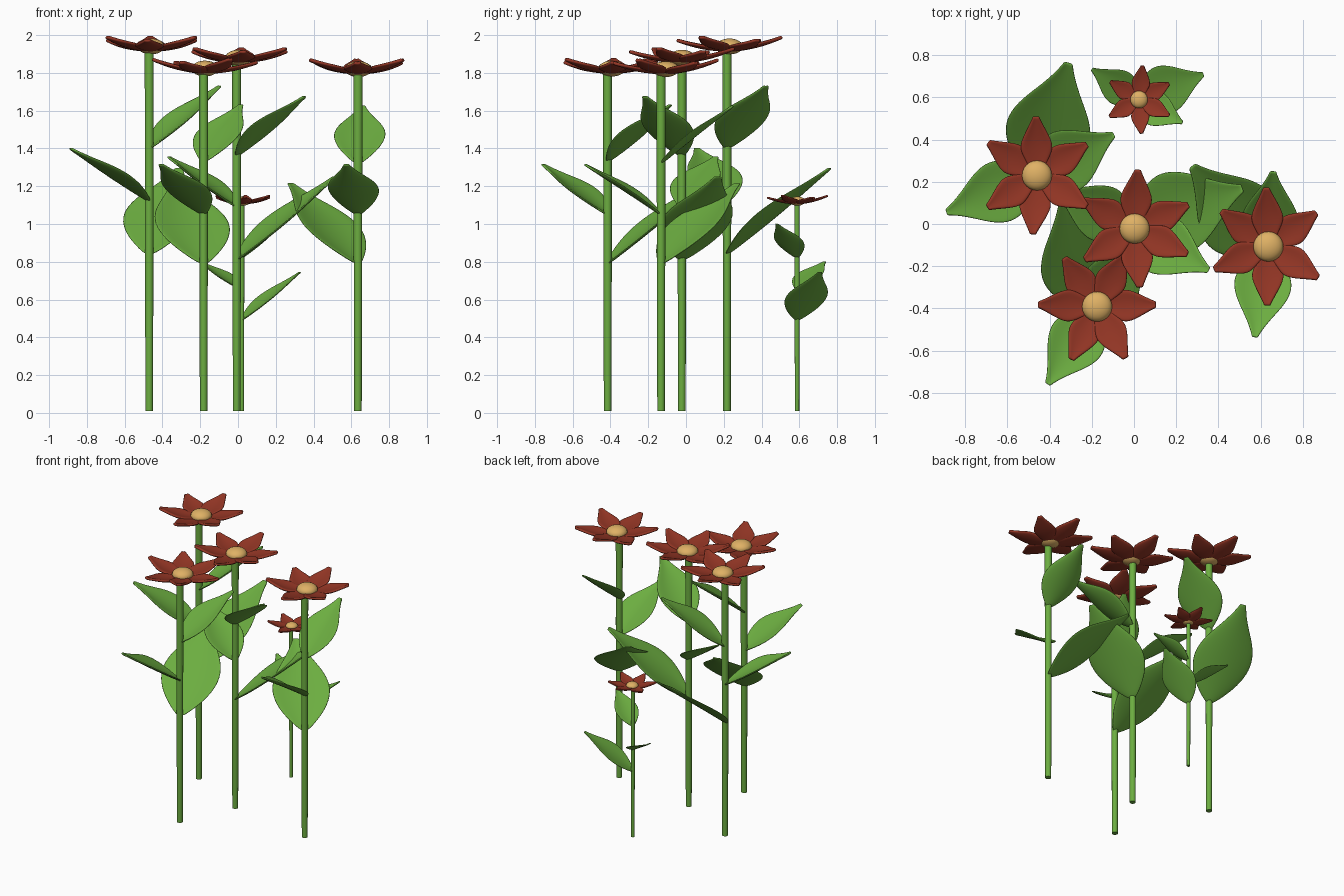
import bpy, bmesh, math
from mathutils import Vector

if "Cube" in bpy.data.objects:
    bpy.data.objects.remove(bpy.data.objects["Cube"])


def material(name, rgb):
    m = bpy.data.materials.new(name)
    m.diffuse_color = (*rgb, 1)
    m.use_nodes = True
    m.node_tree.nodes["Principled BSDF"].inputs["Base Color"].default_value = m.diffuse_color
    return m


GREEN = material("leaf green", (0.15, 0.42, 0.052))
RED = material("petal red", (0.29, 0.036, 0.018))
GOLD = material("golden centre", (0.74, 0.44, 0.13))


def finish(name, bm, mat):
    bmesh.ops.recalc_face_normals(bm, faces=bm.faces)
    me = bpy.data.meshes.new(name)
    bm.to_mesh(me)
    bm.free()
    me.materials.append(mat)
    me.shade_smooth()
    ob = bpy.data.objects.new(name, me)
    bpy.context.collection.objects.link(ob)
    return ob


def blade(bm, base, tip, profile, half_width, cup, bend=None):
    """Cupped sheet from base to tip; profile = (fraction along, relative width)."""
    axis = tip - base
    side = Vector((-axis.y, axis.x, 0)).normalized()
    up = axis.cross(side).normalized()
    rows = []
    for t, w in profile:
        mid = base + axis * t
        if bend:
            mid.z += bend * math.sin(math.pi * t)
        rows.append([bm.verts.new(mid + side * (u * w * half_width) + up * (cup * w * u * u))
                     for u in (-1, -0.5, 0, 0.5, 1)])
    for a, b in zip(rows, rows[1:]):
        for i in range(4):
            bm.faces.new((a[i], a[i + 1], b[i + 1], b[i]))


def thicken(ob, thickness):
    sol = ob.modifiers.new("thickness", "SOLIDIFY")
    sol.thickness = thickness
    sol.offset = 0
    sub = ob.modifiers.new("smooth", "SUBSURF")
    sub.levels = sub.render_levels = 2


LEAF = [(0, .12), (.1, .48), (.24, .85), (.42, 1.04), (.6, .86),
        (.75, .52), (.88, .26), (.97, .13), (1.0, .10)]
PETAL = [(0, .4), (.2, .68), (.42, 1.03), (.6, .86), (.8, .5), (.95, .24), (1, .18)]


def stem(name, x, y, top, s):
    bm = bmesh.new()
    rings = []
    for z, r in ((0.01, .020), (top * .5, .0225), (top, .024)):
        rings.append([bm.verts.new((x + r * s * math.cos(i * math.tau / 16),
                                    y + r * s * math.sin(i * math.tau / 16), z)) for i in range(16)])
    for a, b in zip(rings, rings[1:]):
        for i in range(16):
            j = (i + 1) % 16
            bm.faces.new((a[i], a[j], b[j], b[i]))
    bm.faces.new(rings[0])
    bm.faces.new(rings[-1])
    ob = finish(name, bm, GREEN)
    bpy.context.view_layer.objects.active = ob
    ob.select_set(True)
    bpy.ops.object.shade_smooth_by_angle()
    ob.select_set(False)


def head(name, x, y, z, s, angles):
    # six upturned petals
    bm = bmesh.new()
    for k, a in enumerate(angles):
        d = Vector((math.cos(math.radians(a)), math.sin(math.radians(a)), 0))
        c = Vector((x, y, z))
        lift = 0.008 * (-1) ** k
        blade(bm, c + (d * .025 + Vector((0, 0, -.065))) * s,
              c + (d * .28 + Vector((0, 0, -.004 + lift))) * s,
              PETAL, .08 * s, .014 * s, -.012 * s)
    thicken(finish(name + "_petals", bm, RED), .018 * s)
    # flattened dome in the middle
    bm = bmesh.new()
    bmesh.ops.create_uvsphere(bm, u_segments=24, v_segments=12, radius=1)
    for v in bm.verts:
        v.co = Vector((x, y, z - .045 * s)) + Vector((v.co.x * .071, v.co.y * .071, v.co.z * .042)) * s
    finish(name + "_centre", bm, GOLD)


# stem (x, y), head (x, y, tip height), scale, petal angles, leaves (base z, tip xyz)
FLOWERS = {
    "left_flower": ((-.47, .217), (-.46, .23, 1.985), 1, (91, 32, -32, -94, -147, 146),
                    [(.84, (-.31, .765, 1.295)), (1.12, (-.89, .055, 1.40)), (1.40, (-.095, .425, 1.73))]),
    "middle_flower": ((-.007, -.022), (.003, -.022, 1.925), 1, (87, 24, -26, -85, -148, 151),
                      [(.81, (.515, .17, 1.25)), (1.09, (-.37, .16, 1.355)), (1.36, (.355, -.22, 1.675))]),
    "front_flower": ((-.182, -.415), (-.175, -.392, 1.868), 1, (62, 2, -61, -116, 178, 124),
                     [(.79, (-.335, .13, 1.24)), (1.05, (-.41, -.76, 1.315)), (1.33, (.017, -.08, 1.63))]),
    "right_flower": ((.635, -.132), (.637, -.107, 1.865), 1, (92, 35, -32, -91, -157, 143),
                     [(.79, (.275, .275, 1.215)), (1.05, (.573, -.537, 1.315)), (1.32, (.66, .25, 1.625))]),
    "small_back_flower": ((.02, .588), (.024, .59, 1.147), .58, (84, 28, -28, -86, -150, 148),
                          [(.49, (.33, .71, .745)), (.65, (-.20, .735, .80)), (.82, (.23, .48, 1.0))]),
}

for name, ((sx, sy), (hx, hy, hz), s, angles, leaves) in FLOWERS.items():
    stem(name + "_stem", sx, sy, hz - .06 * s, s)
    head(name, hx, hy, hz, s, angles)
    bm = bmesh.new()
    for bz, tip in leaves:
        b, t = Vector((sx, sy, bz)), Vector(tip)
        blade(bm, b, t, LEAF, .29 * (t - b).length, .03 * s)
    thicken(finish(name + "_leaves", bm, GREEN), .012 * s)
